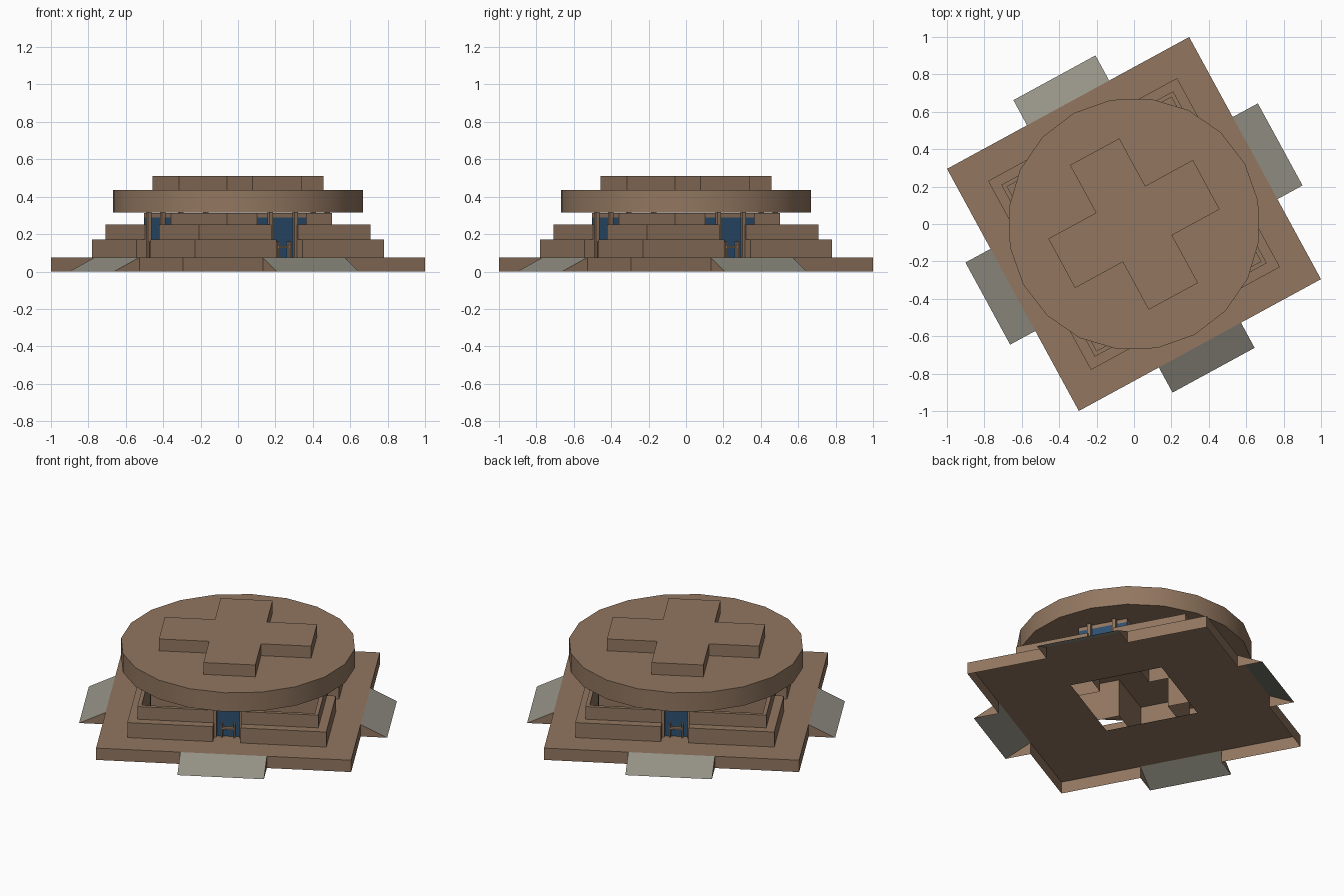
import bpy, bmesh, math
from mathutils import Matrix, Vector

if "Cube" in bpy.data.objects:
    bpy.data.objects.remove(bpy.data.objects["Cube"])

ANG = math.radians(28.56)          # whole building is turned in plan
TURN = Matrix.Rotation(ANG, 4, 'Z')


def material(name, rgb):
    m = bpy.data.materials.new(name)
    m.diffuse_color = (*rgb, 1)
    m.use_nodes = True
    m.node_tree.nodes["Principled BSDF"].inputs["Base Color"].default_value = m.diffuse_color
    return m


BROWN = material("brown_stone", (0.287, 0.184, 0.117))
GREY = material("grey_ramp", (0.30, 0.29, 0.24))
BLUE = material("blue_glass", (0.027, 0.080, 0.162))


def make(name, bm, mats, side=0):
    """Turn a bmesh into an object, rotated onto side 0-3."""
    bm.transform(TURN @ Matrix.Rotation(side * math.pi / 2, 4, 'Z'))
    me = bpy.data.meshes.new(name)
    bm.to_mesh(me)
    bm.free()
    for m in mats:
        me.materials.append(m)
    ob = bpy.data.objects.new(name, me)
    bpy.context.collection.objects.link(ob)
    return ob


def face(bm, pts, mat=0):
    f = bm.faces.new([bm.verts.new(p) for p in pts])
    f.material_index = mat
    return f


def box(bm, x0, x1, y0, y1, z0, z1):
    m = Matrix.Translation(((x0 + x1) / 2, (y0 + y1) / 2, (z0 + z1) / 2)) @ \
        Matrix.Diagonal((x1 - x0, y1 - y0, z1 - z0, 1))
    bmesh.ops.create_cube(bm, size=1, matrix=m)


def prism(bm, pts, z0, z1, bottom=True):
    f = face(bm, [(x, y, z1) for x, y in pts])
    n = len(pts)
    for i in range(n):
        a, b = pts[i], pts[(i + 1) % n]
        face(bm, [(*a, z0), (*b, z0), (*b, z1), (*a, z1)])
    if bottom:
        face(bm, [(x, y, z0) for x, y in reversed(pts)])
    bmesh.ops.remove_doubles(bm, verts=bm.verts, dist=1e-5)


def cross(w, l):
    q = [(w, -l), (w, -w), (l, -w)]
    pts = []
    for k in range(4):
        c, s = round(math.cos(k * math.pi / 2)), round(math.sin(k * math.pi / 2))
        pts += [(x * c - y * s, x * s + y * c) for x, y in q]
    return pts


B, H, HOLE = 0.737, 0.075, 0.28    # plinth half side, height, floor opening
RW, RO = 0.25, 0.89                # ramp half width and reach
T1, T2, TI, GAP = 0.575, 0.523, 0.50, 0.08
Z1, Z2, ZR = 0.17, 0.25, 0.315
AW, AL = 0.15, 0.49                # inner cross arm half width and length

for s in range(4):
    # plinth: quarter of the top slab plus skirt walls beside the ramp
    bm = bmesh.new()
    face(bm, [(-B, -B, H), (B, -B, H), (HOLE, -HOLE, H), (-HOLE, -HOLE, H)])
    for a, b in ((-B, -RW), (RW, B)):
        face(bm, [(a, -B, 0), (b, -B, 0), (b, -B, H), (a, -B, H)])
    make(f"plinth_{s}", bm, [BROWN], s)

    # ramp: grey slope with brown cheeks
    bm = bmesh.new()
    face(bm, [(-RW, -RO, 0), (RW, -RO, 0), (RW, -B, H), (-RW, -B, H)], 1)
    face(bm, [(-RW, -RO, 0), (-RW, -B, H), (-RW, -B, 0)])
    face(bm, [(RW, -RO, 0), (RW, -B, 0), (RW, -B, H)])
    make(f"ramp_{s}", bm, [BROWN, GREY], s)

    # two stepped corner walls, leaving gaps for the doorways
    for name, o, z0, z1 in (("lower_wall", T1, H, Z1), ("upper_wall", T2, Z1, Z2)):
        bm = bmesh.new()
        prism(bm, [(GAP, -o), (o, -o), (o, -GAP), (TI, -GAP), (TI, -TI), (GAP, -TI)], z0, z1)
        make(f"{name}_{s}", bm, [BROWN], s)

    # glazed end of each arm
    bm = bmesh.new()
    y = -AL - 0.002
    face(bm, [(-AW, y, H), (AW, y, H), (AW, y, 0.29), (-AW, y, 0.29)])
    make(f"glass_front_{s}", bm, [BLUE], s)

    # tall posts beside the doorway, and the small door frame
    bm = bmesh.new()
    for k in (-1, 1):
        x = k * 0.077
        box(bm, x - 0.011, x + 0.011, -0.512, -AL, H, ZR)
        x = k * 0.036
        box(bm, x - 0.005, x + 0.005, -0.515, -AL, H, 0.16)
    box(bm, -0.041, 0.041, -0.512, -AL, 0.125, 0.137)
    make(f"door_frame_{s}", bm, [BROWN], s)

# hollow cross-shaped hall, open below
bm = bmesh.new()
prism(bm, cross(AW, AL), H, ZR - 0.001, bottom=False)
make("inner_hall", bm, [BROWN])

# round roof slab
bm = bmesh.new()
N, R = 20, 0.675
prism(bm, [(R * math.cos(i * math.tau / N), R * math.sin(i * math.tau / N)) for i in range(N)], ZR, 0.435)
roof = make("round_roof", bm, [BROWN])
bpy.context.view_layer.objects.active = roof
roof.select_set(True)
bpy.ops.object.shade_smooth_by_angle(angle=math.radians(35))

# raised cross on the roof
bm = bmesh.new()
prism(bm, cross(0.15, 0.44), 0.435, 0.51)
make("roof_cross", bm, [BROWN])
